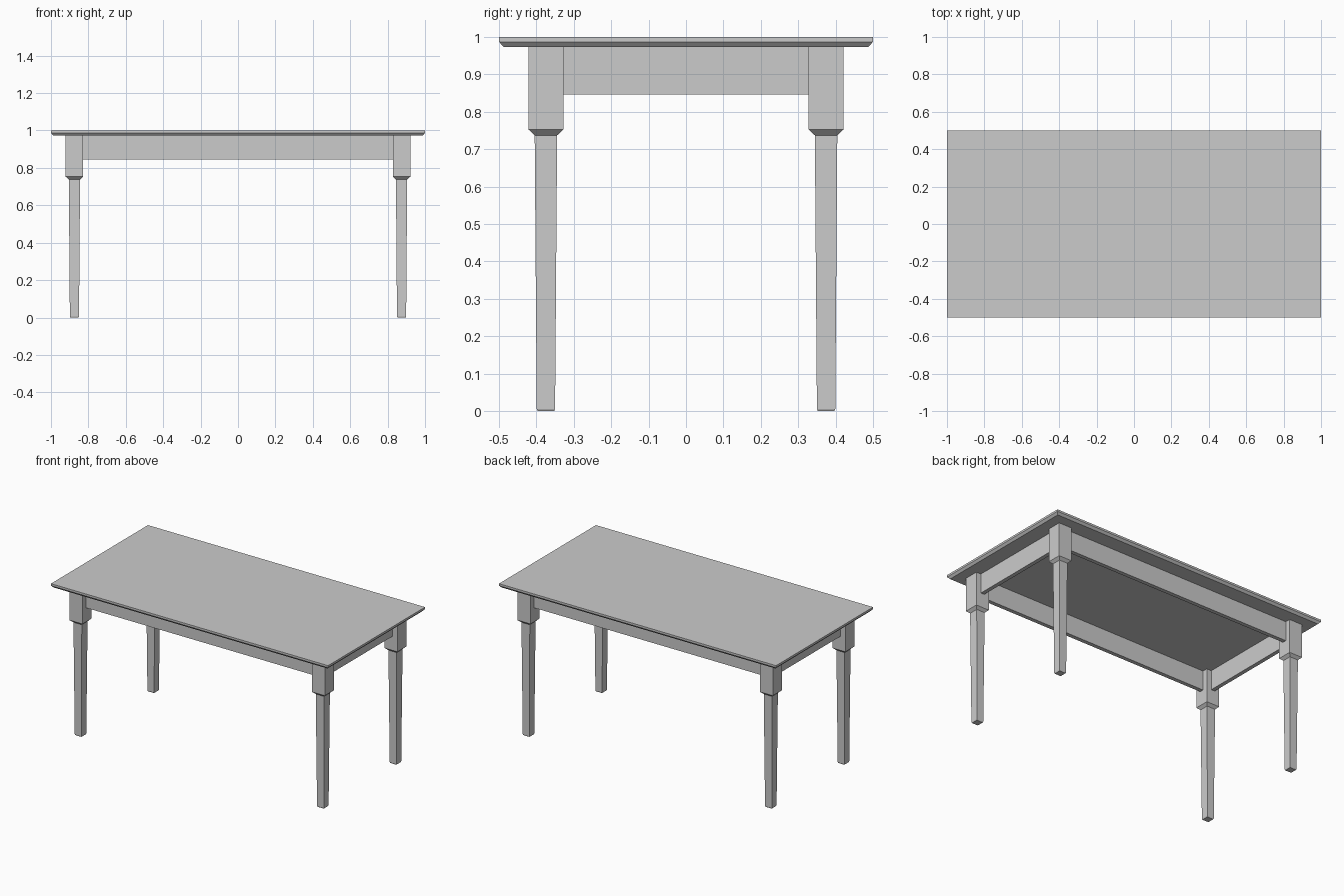
import bpy, bmesh

if "Cube" in bpy.data.objects:
    bpy.data.objects.remove(bpy.data.objects["Cube"])


def lofted(name, sections, cx=0, cy=0):
    """Rectangular sections (half_x, half_y, z), bottom to top, joined and capped."""
    bm = bmesh.new()
    rings = []
    for hx, hy, z in sections:
        rings.append([bm.verts.new((cx + sx * hx, cy + sy * hy, z))
                      for sx, sy in ((-1, -1), (1, -1), (1, 1), (-1, 1))])
    for lo, hi in zip(rings, rings[1:]):
        for i in range(4):
            j = (i + 1) % 4
            bm.faces.new((lo[i], lo[j], hi[j], hi[i]))
    bm.faces.new(rings[0][::-1])
    bm.faces.new(rings[-1])
    mesh = bpy.data.meshes.new(name)
    bm.to_mesh(mesh)
    bm.free()
    obj = bpy.data.objects.new(name, mesh)
    bpy.context.collection.objects.link(obj)
    return obj


LEG_X, LEG_Y, BLOCK = 0.8745, 0.3745, 0.047
UNDER, APRON_BOTTOM = 0.973, 0.846
APRON_HALF = 0.013

# Tabletop with under-bevelled edge
lofted("tabletop", [(0.987, 0.487, UNDER), (1, 0.5, 0.987), (1, 0.5, 1.0)])

# Tapered legs with square top blocks and chamfered feet
leg_profile = [(0.022, 0.0), (0.0245, 0.006), (0.030, 0.737),
               (BLOCK, 0.753), (BLOCK, UNDER)]
for sx, side in ((-1, "left"), (1, "right")):
    for sy, end in ((-1, "front"), (1, "back")):
        lofted(f"{end}_{side}_leg", [(h, h, z) for h, z in leg_profile],
               sx * LEG_X, sy * LEG_Y)

# Aprons running between the leg blocks
for s, long_name, short_name in ((-1, "front", "left"), (1, "back", "right")):
    hx, hy = LEG_X - BLOCK, LEG_Y - BLOCK
    lofted(f"{long_name}_apron", [(hx, APRON_HALF, z) for z in (APRON_BOTTOM, UNDER)],
           0, s * LEG_Y)
    lofted(f"{short_name}_apron", [(APRON_HALF, hy, z) for z in (APRON_BOTTOM, UNDER)],
           s * LEG_X, 0)
